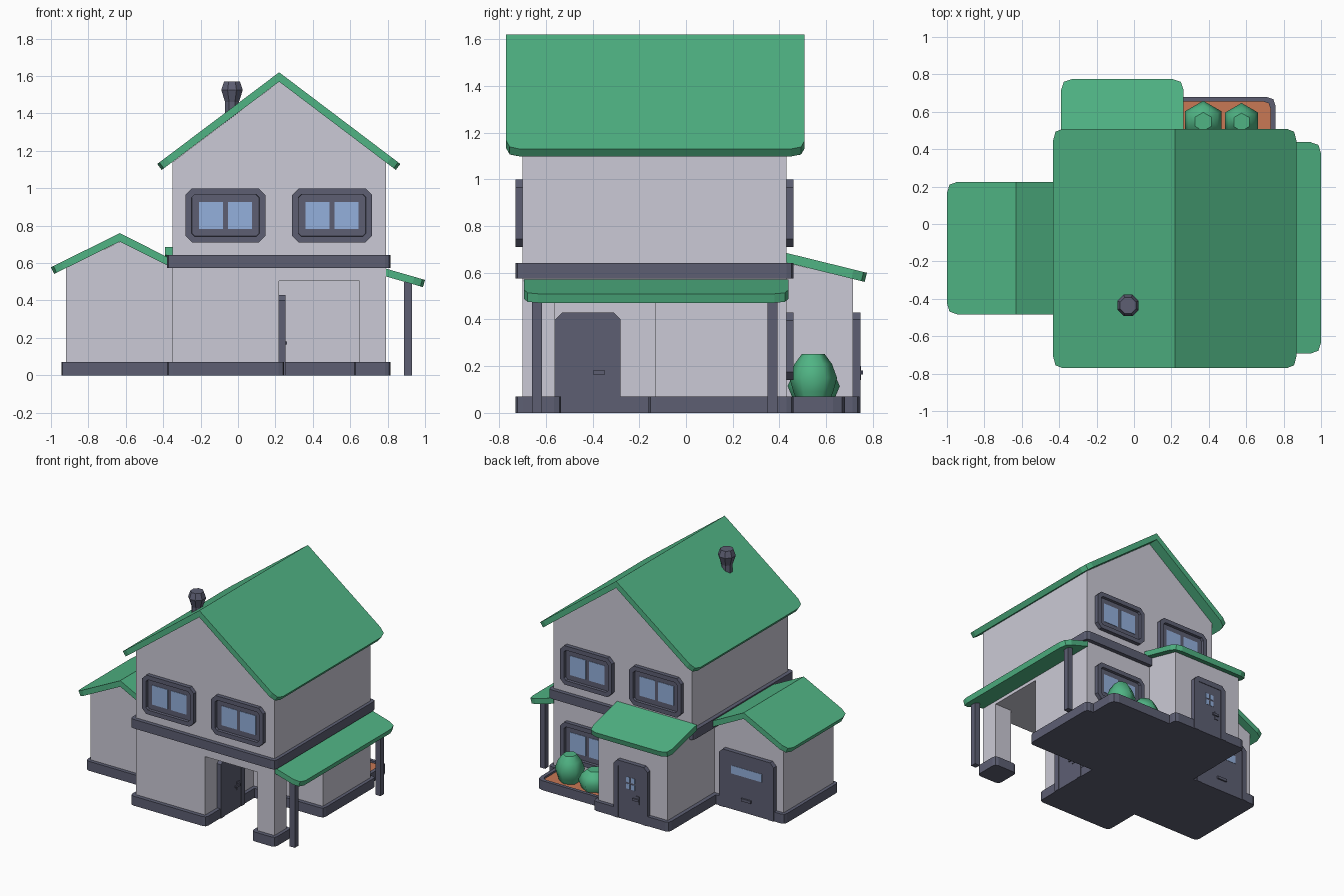
import bpy, bmesh, math
from mathutils import Matrix, Vector

if "Cube" in bpy.data.objects:
    bpy.data.objects.remove(bpy.data.objects["Cube"])


def material(name, rgb):
    m = bpy.data.materials.new(name)
    m.diffuse_color = (*rgb, 1)
    m.use_nodes = True
    m.node_tree.nodes["Principled BSDF"].inputs["Base Color"].default_value = m.diffuse_color
    return m


WALL = material("wall_grey", (0.60, 0.59, 0.67))
GREEN = material("roof_green", (0.080, 0.456, 0.231))
SLATE = material("slate", (0.109, 0.114, 0.171))
GLASS = material("glass_blue", (0.296, 0.434, 0.716))
SOIL = material("terracotta_soil", (0.578, 0.188, 0.091))
FLAT = Matrix.Identity(4)


def facing(deg, x=0, y=0, z=0):
    """Local frame: u right, v up, w outward. 0 = front, 90 = right, 180 = back."""
    return (Matrix.Translation((x, y, z)) @ Matrix.Rotation(math.radians(deg), 4, 'Z')
            @ Matrix.Rotation(math.pi / 2, 4, 'X'))


def finish(name, bm, mat, frame=FLAT):
    bm.transform(frame)
    bmesh.ops.recalc_face_normals(bm, faces=bm.faces[:])
    me = bpy.data.meshes.new(name)
    bm.to_mesh(me)
    bm.free()
    me.materials.append(mat)
    ob = bpy.data.objects.new(name, me)
    bpy.context.collection.objects.link(ob)
    return ob


def rect(x0, y0, x1, y1):
    return [(x0, y0), (x1, y0), (x1, y1), (x0, y1)]


def soften(pts, r, corners=None, mid=True):
    """Round (or chamfer) chosen corners of a polygon."""
    out = []
    for i, p in enumerate(pts):
        p = Vector(p)
        if corners is not None and i not in corners:
            out.append(p)
            continue
        a = p + (Vector(pts[i - 1]) - p).normalized() * r
        b = p + (Vector(pts[(i + 1) % len(pts)]) - p).normalized() * r
        out += [a, p * 0.5 + (a + b) * 0.25, b] if mid else [a, b]
    return out


def loft(name, low, high, mat, frame=FLAT):
    bm = bmesh.new()
    a = [bm.verts.new(p) for p in low]
    b = [bm.verts.new(p) for p in high]
    bm.faces.new(a[::-1])
    bm.faces.new(b)
    for i in range(len(a)):
        j = (i + 1) % len(a)
        bm.faces.new((a[i], a[j], b[j], b[i]))
    return finish(name, bm, mat, frame)


def prism(name, pts, w0, w1, mat, frame=FLAT):
    return loft(name, [(p[0], p[1], w0) for p in pts], [(p[0], p[1], w1) for p in pts], mat, frame)


def slab(name, ridge, eave, w0, w1, mat=GREEN, frame=None, t=0.04, r=0.06, cut=(1, 2)):
    """Sloping roof sheet: upright at the ridge, square-cut and rounded at the eave."""
    ridge, eave = Vector(ridge), Vector(eave)
    d = eave - ridge
    n = Vector((-d.y, d.x)).normalized()
    n = n if n.y > 0 else -n
    r0, e0 = ridge - Vector((0, t / n.y)), eave - n * t
    outline = soften(rect(0, w0, d.length, w1), r, cut)
    top = [(*ridge.lerp(eave, p[0] / d.length), p[1]) for p in outline]
    low = [(*r0.lerp(e0, p[0] / d.length), p[1]) for p in outline]
    return loft(name, low, top, mat, frame or facing(0))


def turned(name, x, y, rings, n, mat, turn=0.0):
    """Low-poly turned shape from (z, radius) rings."""
    bm = bmesh.new()
    loops = [[bm.verts.new((x + r * math.cos(turn + math.tau * k / n),
                            y + r * math.sin(turn + math.tau * k / n), z)) for k in range(n)]
             for z, r in rings]
    for a, b in zip(loops, loops[1:]):
        for k in range(n):
            bm.faces.new((a[k], a[(k + 1) % n], b[(k + 1) % n], b[k]))
    bm.faces.new(loops[0])
    bm.faces.new(loops[-1])
    return finish(name, bm, mat)


def window(name, frame):
    """Chamfered casing with a stepped recess and two panes."""
    bm = bmesh.new()
    f = bm.faces.new([bm.verts.new((*p, 0)) for p in soften(rect(-.213, -.145, .213, .145), .035, None, False)])
    top = bmesh.ops.extrude_face_region(bm, geom=[f])["geom"]
    bmesh.ops.translate(bm, vec=(0, 0, .03), verts=[v for v in top if isinstance(v, bmesh.types.BMVert)])
    face = [g for g in top if isinstance(g, bmesh.types.BMFace)]
    bmesh.ops.recalc_face_normals(bm, faces=bm.faces[:])
    bmesh.ops.inset_region(bm, faces=face, thickness=.035)
    bmesh.ops.inset_region(bm, faces=face, thickness=.002, depth=-.02)
    finish(name + "_casing", bm, SLATE, frame)
    for s, side in ((-1, "left"), (1, "right")):
        prism(f"{name}_pane_{side}", rect(s * .077 - .064, -.072, s * .077 + .064, .072), .008, .013, GLASS, frame)


def door(name, frame, w, h=.43):
    """Casing around three sides, with a set-back leaf."""
    a, b, c = w / 2, w / 2 - .04, .03
    prism(name + "_casing", [(-a, 0), (-a, h - c), (-a + c, h), (a - c, h), (a, h - c), (a, 0),
                             (b, 0), (b, h - .04), (-b, h - .04), (-b, 0)], 0, .033, SLATE, frame)
    prism(name + "_leaf", rect(-b, 0, b, h - .04), 0, .029, SLATE, frame)


def lever(name, frame):
    prism(name + "_handle_plate", rect(.045, .14, .073, .2), .028, .034, SLATE, frame)
    prism(name + "_handle_bar", rect(.022, .165, .073, .182), .034, .043, SLATE, frame)


# Ground floor with open corner porch
prism("ground_floor", [(-.35, -.7), (.22, -.7), (.22, -.13), (.79, -.13), (.79, .43), (-.35, .43)], .02, .6, WALL)
prism("porch_header", rect(.22, -.7, .79, -.13), .505, .6, WALL)
prism("porch_pillar", rect(.65, -.7, .79, -.56), .02, .52, WALL)

# Upper floor with gable, and the band between floors
prism("upper_floor", [(-.35, .6), (.79, .6), (.79, 1.14), (.22, 1.57), (-.35, 1.14)], -.43, .70, WALL, facing(0))
prism("floor_band", soften(rect(-.38, -.73, .815, .46), .03), .575, .642, SLATE)

# Garage wing and rear entrance room
prism("garage_walls", [(-.92, .02), (-.34, .02), (-.34, .58), (-.63, .715), (-.92, .575)], -.165, .42, WALL, facing(0))
prism("rear_room", [(.4, .02), (.715, .02), (.715, .575), (.4, .65)], -.35, .22, WALL, facing(90))

# Plinths
prism("main_plinth", soften([(-.38, -.73), (.247, -.73), (.247, -.16), (.815, -.16), (.815, .46), (-.38, .46)],
                            .03, (0, 1, 3, 4, 5)), 0, .07, SLATE)
prism("garage_plinth", soften(rect(-.945, -.447, -.3, .192), .03, (0, 3)), 0, .07, SLATE)
prism("rear_plinth", soften(rect(-.378, .4, .247, .743), .03, (2, 3)), 0, .07, SLATE)
prism("pillar_plinth", soften(rect(.62, -.73, .815, -.535), .03), 0, .07, SLATE)

# Roofs
for side, x in (("left", -.432), ("right", .868)):
    slab(f"main_roof_{side}", (.22, 1.62), (x, 1.13), -.508, .77)
slab("garage_roof_left", (-.632, .76), (-1.0, .578), -.225, .483)
slab("garage_roof_right", (-.632, .76), (-.35, .618), -.225, .483, cut=())
slab("rear_roof", (.43, .685), (.775, .60), -.39, .265, frame=facing(90))
slab("porch_awning", (.785, .572), (1.0, .51), -.438, .693)

# Awning posts
for side, y in (("front", -.638), ("back", .37)):
    prism(f"awning_post_{side}", rect(.887, y - .021, .93, y + .021), 0, .5, SLATE)

# Chimney
turned("chimney", -.032, -.435, [(1.3, .04), (1.46, .04), (1.475, .045), (1.525, .062), (1.57, .046)], 8, SLATE,
       math.pi / 8)

# Windows
for side, x in (("left", -.067), ("right", .503)):
    window(f"front_window_{side}", facing(0, x, -.7, .855))
    window(f"back_window_{side}", facing(180, x, .43, .855))
window("back_window_lower", facing(180, .503, .43, .285))

# Doors
front, back, garage = facing(90, .22, -.42), facing(180, -.065, .715), facing(180, -.635, .165)
door("front_door", front, .28)
door("back_door", back, .28)
door("garage_door", garage, .45)
lever("front_door", front)
lever("back_door", back)
for i in range(4):
    u, v = -.037 + .042 * (i % 2), .235 + .05 * (i // 2)
    prism(f"back_door_pane_{i + 1}", rect(u, v, u + .03, v + .038), .028, .031, GLASS, back)
prism("garage_door_pane", rect(-.125, .265, .125, .325), .028, .031, GLASS, garage)
prism("garage_door_handle", rect(-.04, .085, .04, .105), .028, .04, SLATE, garage)

# Planter: base, rim, soil and two bushes
prism("planter_base", soften(rect(.2, .4, .757, .68), .05, (2,)), 0, .045, SLATE)
outer = soften(rect(.2, .4, .757, .68), .05, (2,))[1:]
inner = soften(rect(.2, .4, .73, .655), .04, (2,))[1:]
prism("planter_rim", outer + inner[::-1], .04, .07, SLATE)
prism("planter_soil", soften(rect(.22, .42, .735, .66), .04, (2,)), .04, .056, SOIL)
for name, x, y, rings in (
        ("tall_bush", .575, .545, [(.05, .07), (.09, .085), (.15, .102), (.21, .08), (.253, .048)]),
        ("short_bush", .37, .547, [(.05, .085), (.115, .112), (.16, .09), (.195, .05)])):
    bush = turned(name, x, y, rings, 6, GREEN, math.pi / 6)
    bush.data.polygons.foreach_set("use_smooth", [len(p.vertices) == 4 for p in bush.data.polygons])
